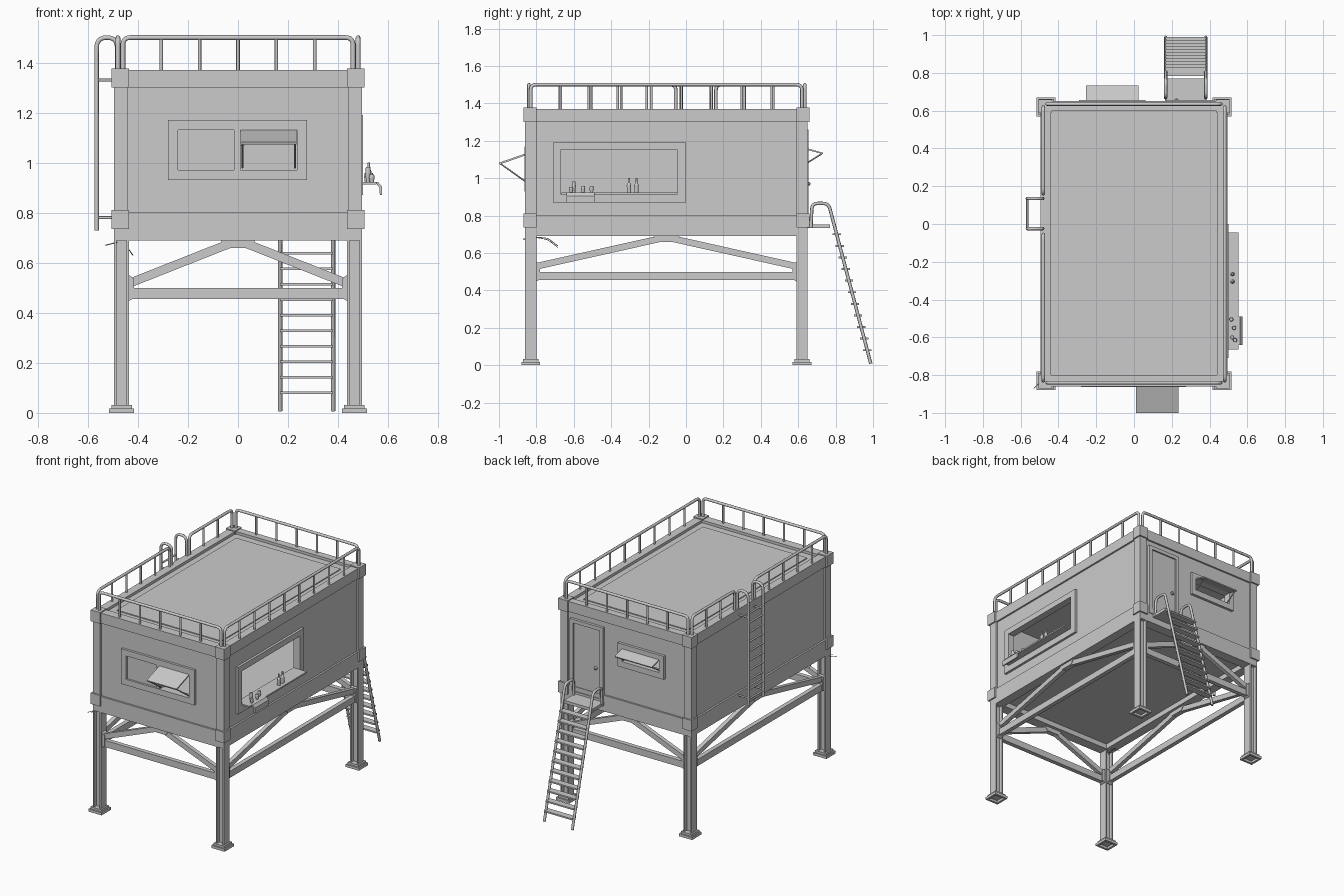
import bpy, bmesh, math
from mathutils import Vector

cube = bpy.data.objects.get("Cube")
if cube:
    bpy.data.objects.remove(cube, do_unlink=True)

grey = bpy.data.materials.new("plain grey")
grey.use_nodes = True
grey.diffuse_color = (0.6, 0.6, 0.6, 1)
grey.node_tree.nodes["Principled BSDF"].inputs["Base Color"].default_value = (0.6, 0.6, 0.6, 1)

CY = -0.105          # middle of the cabin along y
X, Y0, Y1 = 0.495, -0.86, 0.65
Z0, Z1 = 0.69, 1.37


def finish(name, bm):
    bmesh.ops.recalc_face_normals(bm, faces=bm.faces)
    me = bpy.data.meshes.new(name)
    bm.to_mesh(me)
    bm.free()
    me.materials.append(grey)
    ob = bpy.data.objects.new(name, me)
    bpy.context.collection.objects.link(ob)
    return ob


def place(axis, a, b, d):
    return {"x": (d, a, b), "y": (a, d, b), "z": (a, b, d)}[axis]


def prism(name, axis, pts, d0, d1):
    """Flat outline pushed from d0 to d1 along an axis."""
    bm = bmesh.new()
    lo = [bm.verts.new(place(axis, a, b, d0)) for a, b in pts]
    hi = [bm.verts.new(place(axis, a, b, d1)) for a, b in pts]
    bm.faces.new(lo)
    bm.faces.new(hi)
    for i in range(len(pts)):
        j = (i + 1) % len(pts)
        bm.faces.new((lo[i], lo[j], hi[j], hi[i]))
    return finish(name, bm)


def rect(r):
    return [(r[0], r[2]), (r[1], r[2]), (r[1], r[3]), (r[0], r[3])]


def box(name, x0, x1, y0, y1, z0, z1):
    return prism(name, "z", rect((x0, x1, y0, y1)), z0, z1)


def ring(name, axis, outer, inner, d0, d1):
    """Rectangular frame with a rectangular opening."""
    bm = bmesh.new()
    loops = [[bm.verts.new(place(axis, a, b, d)) for a, b in rect(r)]
             for r, d in ((outer, d0), (outer, d1), (inner, d1), (inner, d0))]
    for k in range(4):
        p, q = loops[k], loops[(k + 1) % 4]
        for i in range(4):
            j = (i + 1) % 4
            bm.faces.new((p[i], p[j], q[j], q[i]))
    return finish(name, bm)


def beam(name, a, b, w, h):
    """Rectangular bar between two points."""
    a, b = Vector(a), Vector(b)
    d = (b - a).normalized()
    side = d.cross(Vector((0, 0, 1))).normalized() * w / 2
    up = side.cross(d).normalized() * h / 2
    bm = bmesh.new()
    ends = [[bm.verts.new(p + s * side + t * up) for s, t in ((-1, -1), (1, -1), (1, 1), (-1, 1))]
            for p in (a, b)]
    for e in ends:
        bm.faces.new(e)
    for i in range(4):
        j = (i + 1) % 4
        bm.faces.new((ends[0][i], ends[0][j], ends[1][j], ends[1][i]))
    return finish(name, bm)


def tube(name, pts, r, bend=0.0):
    """Round pipe through points, with rounded bends."""
    pts = [Vector(p) for p in pts]
    path = [pts[0]]
    for p, c, n in zip(pts, pts[1:], pts[2:]):
        if bend:
            s, e = c + (p - c).normalized() * bend, c + (n - c).normalized() * bend
            path += [s.lerp(c, t).lerp(c.lerp(e, t), t) for t in (0, .2, .4, .6, .8, 1)]
        else:
            path.append(c)
    path.append(pts[-1])
    cu = bpy.data.curves.new(name, "CURVE")
    cu.dimensions, cu.bevel_depth, cu.bevel_resolution, cu.use_fill_caps = "3D", r, 2, True
    sp = cu.splines.new("POLY")
    sp.points.add(len(path) - 1)
    for q, p in zip(sp.points, path):
        q.co = (*p, 1)
    cu.materials.append(grey)
    ob = bpy.data.objects.new(name, cu)
    bpy.context.collection.objects.link(ob)
    return ob


def lathe(name, x, y, z, profile, n=12):
    """Small turned object from (radius, height) pairs."""
    bm = bmesh.new()
    rows = [[bm.verts.new((x + r * math.cos(2 * math.pi * i / n), y + r * math.sin(2 * math.pi * i / n), z + h))
             for i in range(n)] for r, h in profile]
    for p, q in zip(rows, rows[1:]):
        for i in range(n):
            bm.faces.new((p[i], p[(i + 1) % n], q[(i + 1) % n], q[i]))
    bm.faces.new(rows[0])
    bm.faces.new(rows[-1])
    return finish(name, bm)


# Legs, feet and corner castings
for sx in (-1, 1):
    for sy in (-1, 1):
        x, y = sx * 0.465, CY + sy * 0.725
        box("leg_web", x - .022, x + .022, y - .006, y + .006, .03, .74)
        for s in (-1, 1):
            box("leg_flange", x + s * .03, x + s * .02, y - .03, y + .03, .03, .74)
        ring("foot_rim", "z", (x - .05, x + .05, y - .05, y + .05), (x - .035, x + .035, y - .035, y + .035), 0, .018)
        box("foot_plate", x - .041, x + .041, y - .041, y + .041, .016, .032)
        for z0, z1 in ((.735, .81), (1.30, 1.377)):
            box("corner_block", sx * .435, sx * .505, y - sy * .03, y + sy * .04, z0, z1)

# Braces on the four sides
V = ((-.07, Z0), (-.045, .66), (.045, .66), (.07, Z0))
for s in (-1, 1):
    y, x = CY + s * .725, s * .465
    beam("cross_beam_x", (-.44, y, .477), (.44, y, .477), .03, .045)
    beam("cross_beam_y", (x, CY - .695, .477), (x, CY + .695, .477), .03, .045)
    prism("apex_gusset", "y", V, y - .018, y + .018)
    prism("apex_gusset", "x", [(CY + a, b) for a, b in V], x - .018, x + .018)
    for t in (-1, 1):
        beam("diagonal_x", (t * .425, y, .522), (t * .03, y, .678), .028, .035)
        beam("diagonal_y", (x, CY + t * .69, .53), (x, CY + t * .04, .675), .028, .035)
        G = ((.44, .445), (.415, .46), (.415, .535), (.44, .555))
        prism("leg_gusset", "y", [(t * a, b) for a, b in G], y - .02, y + .02)
        prism("leg_gusset", "x", [(CY + t * (a + .26), b) for a, b in G], x - .02, x + .02)

# Cabin outer frame, floor and roof
for s, y in ((-1, Y0), (1, Y1)):
    ring("end_frame", "y", (-X, X, Z0, Z1), (-.44, .44, .80, 1.30), y, y - s * .03)
    ring("side_frame", "x", (Y0, Y1, Z0, Z1), (-.80, .59, .80, 1.30), s * X, s * (X - .03))
ring("base_frame", "z", (-.47, .47, Y0 + .02, Y1 - .02), (-.43, .43, -.79, .58), Z0, .74)
box("floor", -.47, .47, -.84, .63, .725, .78)
box("roof", -.47, .47, -.84, .63, 1.32, 1.352)
ring("roof_rim", "z", (-X, X, Y0, Y1), (-.44, .44, -.80, .60), 1.33, Z1)
box("roof_panel", -.395, .395, -.745, .545, 1.35, 1.358)

# Walls with their window openings
FRONT, BACK, SIDE = (-.24, .235, .97, 1.13), (-.255, .025, 1.07, 1.15), (-.67, -.045, .915, 1.15)
ring("front_wall", "y", (-.47, .47, .74, 1.34), FRONT, -.848, -.82)
ring("back_wall", "y", (-.47, .47, .74, 1.34), BACK, .61, .638)
ring("window_wall", "x", (-.83, .62, .74, 1.34), SIDE, .455, .483)
box("plain_wall", -.483, -.455, -.83, .62, .74, 1.34)

# Front window with an open awning pane
ring("front_window_frame", "y", (-.28, .275, .93, 1.17), FRONT, -.864, -.815)
box("front_mullion", -.015, .01, -.86, -.82, .97, 1.13)
box("front_fixed_pane", -.24, -.015, -.85, -.842, .97, 1.13)
beam("front_awning", (.122, -.855, 1.128), (.122, -.998, 1.078), .225, .01)
for x in (.018, .227):
    tube("front_awning_stay", [(x, -.99, 1.076), (x, -.855, .98)], .004)

# Back window with its awning pane
ring("back_window_frame", "y", (-.29, .06, 1.03, 1.19), BACK, .605, .656)
beam("back_awning", (-.115, .65, 1.155), (-.115, .733, 1.132), .28, .008)
for x in (-.245, .015):
    tube("back_awning_stay", [(x, .725, 1.13), (x, .645, 1.08)], .004)

# Large side window, shelf and things on it
ring("side_window_frame", "x", (-.71, 0, .87, 1.19), SIDE, .45, .499)
box("shelf", .45, .553, -.665, -.045, .913, .923)
prism("hanging_cloth", "y", ((.51, .923), (.56, .923), (.575, .905), (.575, .87), (.567, .87), (.565, .9), (.555, .914)), -.64, -.49)
for y in (-.305, -.265):
    lathe("bottle", .522, y, .923, ((.011, 0), (.012, .04), (.005, .055), (.005, .077)))
for x, y, h in ((.52, -.6, .06), (.53, -.55, .035), (.515, -.505, .035), (.535, -.615, .03)):
    lathe("cup", x, y, .923, ((.008, 0), (.011, h * .6), (.009, h)))

# Back door, landing and stair
ring("door_frame", "y", (.17, .42, .755, 1.26), (.195, .395, .77, 1.235), .61, .656)
box("door", .195, .395, .62, .646, .77, 1.235)
lathe("door_knob", .225, .654, .97, ((.006, -.01), (.011, -.004), (.011, .004), (.006, .01)))
box("landing", .165, .385, .63, .77, .733, .753)
for x in (.168, .38):
    tube("stair_rail", [(x, .668, .735), (x, .674, .865), (x, .762, .865), (x, .988, .008)], .009, .03)
for i in range(11):
    z = .08 + i * .062
    y = .762 + (.865 - z) * .264
    box("stair_tread", .168, .38, y - .022, y + .022, z - .005, z + .005)

# Roof railings
R, TOP = .0095, 1.5


def railing(name, a, b, posts):
    a, b = Vector(a), Vector(b)
    lift = Vector((0, 0, TOP - 1.36))
    tube(name, [a, a + lift, b + lift, b], R, .03)
    for i in range(1, posts + 1):
        p = a.lerp(b, i / (posts + 1))
        tube(name + "_post", [p, p + lift], .007)


for y in (-.84, .635):
    railing("end_railing", (-.46, y, 1.36), (.46, y, 1.36), 5)
railing("window_side_railing", (.48, -.83, 1.36), (.48, .62, 1.36), 8)
railing("ladder_side_railing", (-.48, -.83, 1.36), (-.48, -.055, 1.36), 4)
railing("ladder_side_railing", (-.48, .16, 1.36), (-.48, .62, 1.36), 2)

# Roof ladder on the plain side
for y in (-.025, .135):
    tube("ladder_rail", [(-.565, y, .73), (-.565, y, 1.5), (-.483, y, 1.5), (-.483, y, 1.36)], .009, .04)
    for z in (.78, 1.33):
        tube("ladder_bracket", [(-.565, y, z), (-.49, y, z)], .006)
for i in range(10):
    z = .77 + i * .065
    tube("ladder_rung", [(-.565, -.025, z), (-.565, .135, z)], .006)

# Loose cables near the front leg
for dz, dx in ((0, 0), (.008, .03)):
    tube("cable", [(-.53 + dx, -.87, .67 + dz), (-.47, -.81, .685), (-.45, -.74, .672 + dz), (-.42 - dx, -.685, .63 + dz)], .002, .02)
